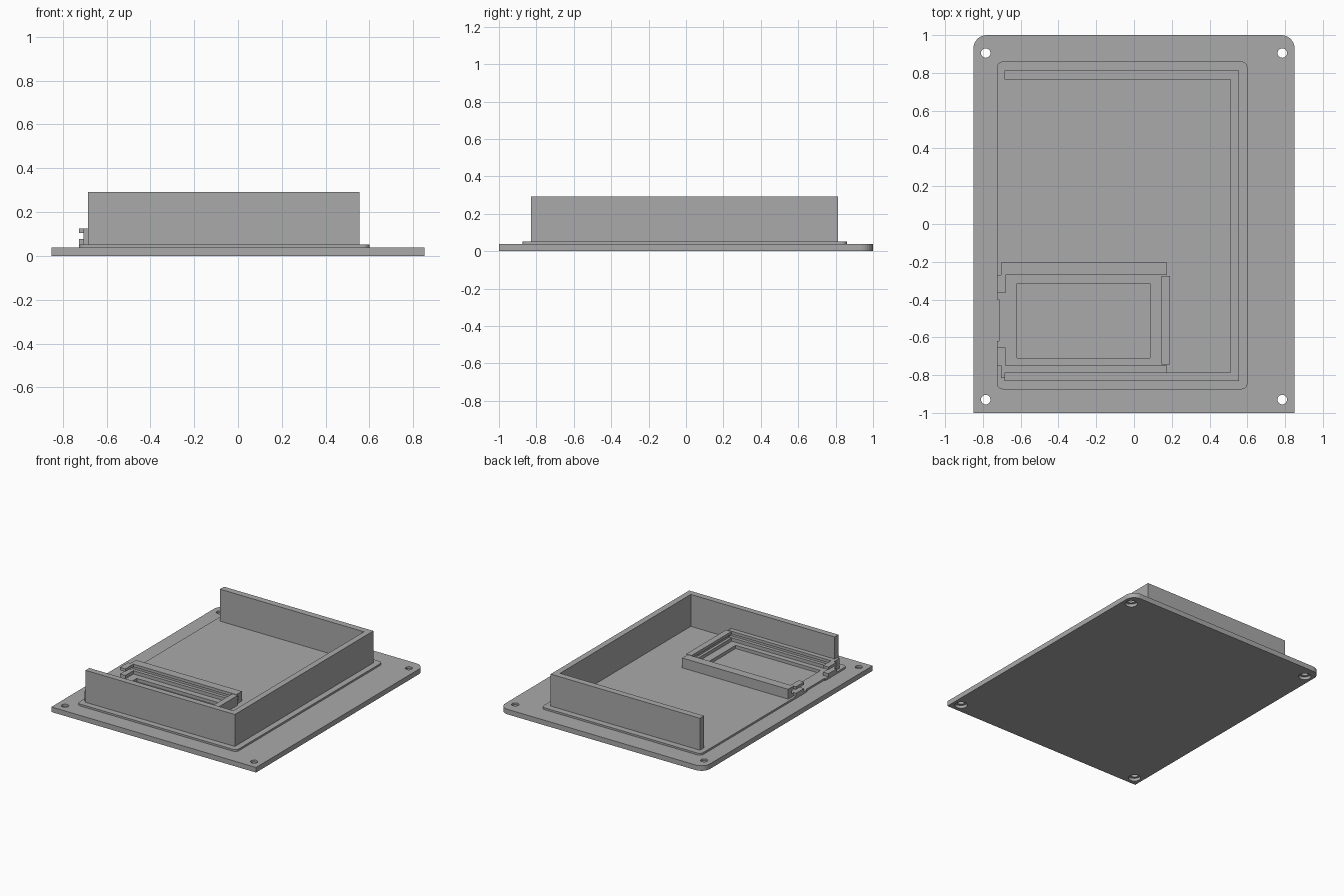
import bpy, bmesh, math

cube = bpy.data.objects.get("Cube")
if cube:
    bpy.data.objects.remove(cube, do_unlink=True)

grey = bpy.data.materials.new("plain grey")
grey.use_nodes = True
colour = (0.4, 0.4, 0.4, 1)
grey.diffuse_color = colour
grey.node_tree.nodes["Principled BSDF"].inputs["Base Color"].default_value = colour

PLATE_TOP, LIP_TOP, WALL_TOP = 0.038, 0.052, 0.292
RAIL_TOP, SLOT_LOW, SLOT_HIGH = 0.126, 0.077, 0.105


def prism(name, outline, direction):
    """Extrude a closed outline along a direction."""
    bm = bmesh.new()
    face = bm.faces.new([bm.verts.new(p) for p in outline])
    ext = bmesh.ops.extrude_face_region(bm, geom=[face])
    moved = [v for v in ext["geom"] if isinstance(v, bmesh.types.BMVert)]
    bmesh.ops.translate(bm, verts=moved, vec=direction)
    bmesh.ops.recalc_face_normals(bm, faces=bm.faces)
    mesh = bpy.data.meshes.new(name)
    bm.to_mesh(mesh)
    bm.free()
    mesh.materials.append(grey)
    obj = bpy.data.objects.new(name, mesh)
    bpy.context.collection.objects.link(obj)
    return obj


def rounded(x0, x1, y0, y1, z, radii):
    """Rectangle outline; radii for front left, front right, back right, back left."""
    points = []
    corners = [(x0, y0, 1, 1), (x1, y0, -1, 1), (x1, y1, -1, -1), (x0, y1, 1, -1)]
    for i, ((x, y, sx, sy), r) in enumerate(zip(corners, radii)):
        steps = 8 if r else 0
        for k in range(steps + 1):
            a = math.pi + (i + k / max(steps, 1)) * math.pi / 2
            points.append((x + r * (sx + math.cos(a)), y + r * (sy + math.sin(a)), z))
    return points


def box(name, x0, x1, y0, y1, z0, z1):
    return prism(name, rounded(x0, x1, y0, y1, z0, (0, 0, 0, 0)), (0, 0, z1 - z0))


def cylinder(name, x, y, r, z0, z1):
    ring = [(x + r * math.cos(k * math.tau / 32), y + r * math.sin(k * math.tau / 32), z0)
            for k in range(32)]
    return prism(name, ring, (0, 0, z1 - z0))


def cut(obj, cutter):
    mod = obj.modifiers.new("cut", 'BOOLEAN')
    mod.operation, mod.solver, mod.object = 'DIFFERENCE', 'EXACT', cutter
    cutter.hide_render = True
    cutter.hide_set(True)
    cutter.display_type = 'WIRE'


# Base plate with two rounded back corners
plate = prism("base_plate", rounded(-0.85, 0.85, -1, 1, 0, (0, 0, 0.07, 0.07)), (0, 0, PLATE_TOP))

# Screw holes, counterbored from underneath
for x in (-0.785, 0.785):
    for y in (-0.93, 0.905):
        cut(plate, cylinder("hole_cutter", x, y, 0.025, -0.1, 0.1))
        cut(plate, cylinder("counterbore_cutter", x, y, 0.043, -0.1, 0.022))

# Raised lip with a shallow notch on its open side
lip = prism("raised_lip", rounded(-0.725, 0.6, -0.875, 0.86, PLATE_TOP, [0.03] * 4),
            (0, 0, LIP_TOP - PLATE_TOP))
cut(lip, box("notch_cutter", -0.8, -0.715, -0.62, -0.4, 0, 0.1))

# Display recess, sunk through the lip into the plate
for part in (plate, lip):
    cut(part, box("recess_cutter", -0.62, 0.085, -0.71, -0.315, 0.028, 0.1))

# Three-sided wall, open on the right-hand side of the model
prism("wall", [(x, y, LIP_TOP) for x, y in (
    (-0.685, -0.83), (0.555, -0.83), (0.555, 0.813), (-0.685, 0.813),
    (-0.685, 0.765), (0.51, 0.765), (0.51, -0.785), (-0.685, -0.785))],
    (0, 0, WALL_TOP - LIP_TOP))

# Slotted rails and end clips, mirrored about the middle of the holder
MIDDLE = -0.51
for side, label in ((1, "back"), (-1, "front")):
    outer, inner, groove = (MIDDLE + side * d for d in (0.305, 0.24, 0.265))
    section = [(outer, LIP_TOP), (inner, LIP_TOP), (inner, SLOT_LOW), (groove, SLOT_LOW),
               (groove, SLOT_HIGH), (inner, SLOT_HIGH), (inner, RAIL_TOP), (outer, RAIL_TOP)]
    prism(label + "_rail", [(-0.705, y, z) for y, z in section], (0.88, 0, 0))
    y0, y1 = sorted((inner, MIDDLE + side * 0.145))
    box(label + "_clip_top", -0.725, -0.68, y0, y1, SLOT_HIGH, RAIL_TOP)
    box(label + "_clip_foot", -0.725, -0.68, y0, y1, LIP_TOP, SLOT_LOW)

# Slotted end stop
stop = [(0.19, LIP_TOP), (0.145, LIP_TOP), (0.145, SLOT_LOW), (0.165, SLOT_LOW),
        (0.165, SLOT_HIGH), (0.145, SLOT_HIGH), (0.145, RAIL_TOP), (0.19, RAIL_TOP)]
prism("end_stop", [(x, -0.745, z) for x, z in stop], (0, 0.47, 0))
